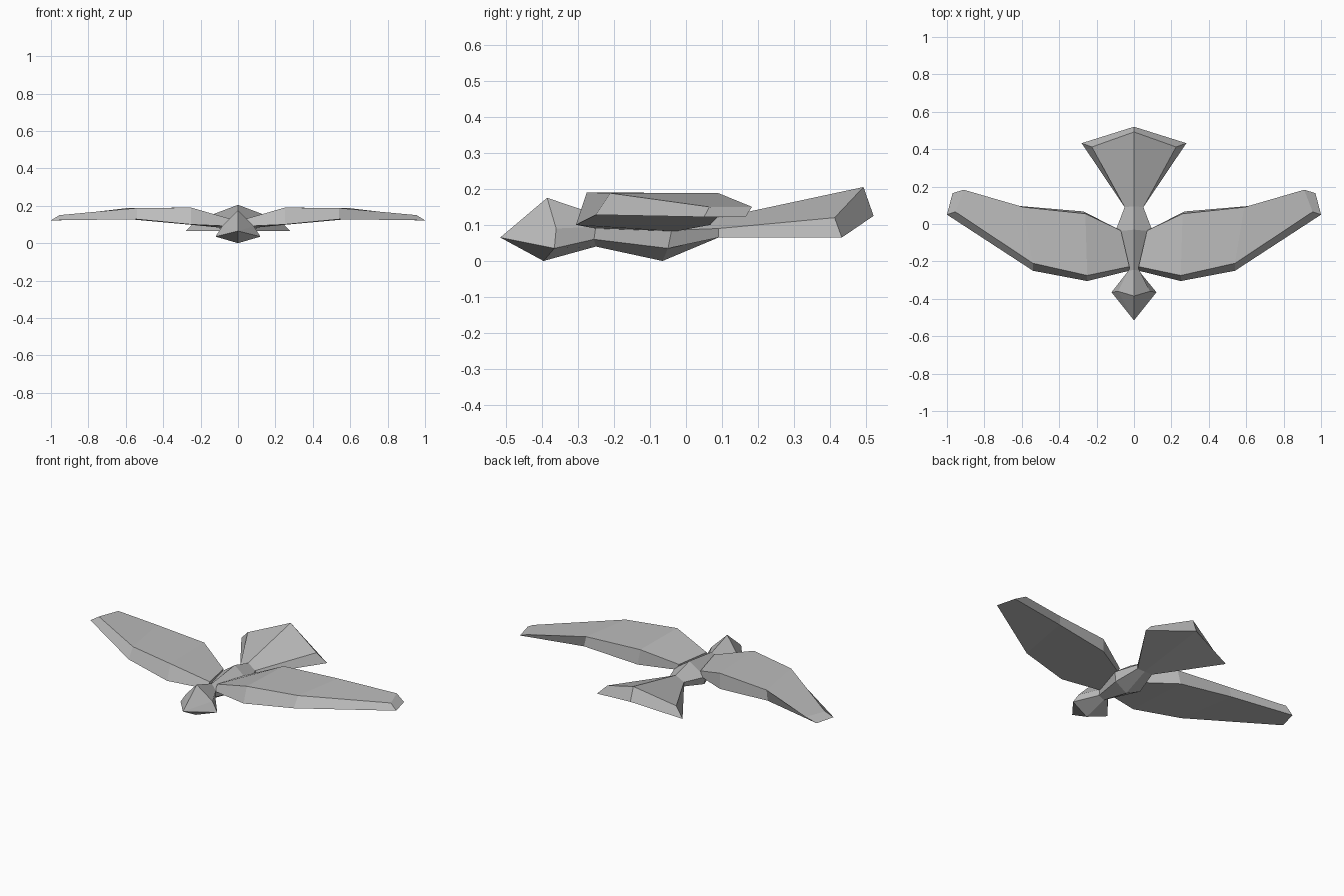
import bpy, bmesh

if "Cube" in bpy.data.objects:
    bpy.data.objects.remove(bpy.data.objects["Cube"])

grey = bpy.data.materials.new("plain grey")
grey.diffuse_color = (0.5, 0.5, 0.5, 1)
grey.use_nodes = True
grey.node_tree.nodes["Principled BSDF"].inputs["Base Color"].default_value = grey.diffuse_color


def loft(name, rings, tip=None):
    """Skin a list of equal-length closed rings, capping both ends (or closing on a tip)."""
    bm = bmesh.new()
    vr = [[bm.verts.new(p) for p in r] for r in rings]
    n = len(vr[0])
    for a, b in zip(vr, vr[1:]):
        for i in range(n):
            j = (i + 1) % n
            bm.faces.new((a[i], a[j], b[j], b[i]))
    if tip:
        t = bm.verts.new(tip)
        for i in range(n):
            bm.faces.new((vr[0][i], t, vr[0][(i + 1) % n]))
    else:
        bm.faces.new(vr[0])
    # end cap, split down the centre line on six-sided rings
    e = vr[-1]
    if n == 6:
        bm.faces.new((e[0], e[1], e[2], e[3]))
        bm.faces.new((e[3], e[4], e[5], e[0]))
    else:
        bm.faces.new(e)
    bmesh.ops.recalc_face_normals(bm, faces=bm.faces)
    me = bpy.data.meshes.new(name)
    bm.to_mesh(me)
    bm.free()
    me.materials.append(grey)
    ob = bpy.data.objects.new(name, me)
    bpy.context.collection.objects.link(ob)
    return ob


def ring(top, upper, lower, bottom):
    """Six-sided symmetric ring: top (y,z), upper side (x,y,z), lower side (x,y,z), bottom (y,z)."""
    flip = lambda p: (-p[0], p[1], p[2])
    return [(0, *top), upper, lower, (0, *bottom), flip(lower), flip(upper)]


# Head, body and fanned tail in one skin
head = ring((-.385, .175), (.085, -.36, .09), (.12, -.365, .035), (-.395, 0))
neck = ring((-.245, .128), (.03, -.25, .095), (.03, -.255, .06), (-.25, .04))
belly = ring((-.03, .155), (.10, -.04, .085), (.085, -.05, .035), (-.065, 0))
rump = ring((.095, .12), (.05, .09, .09), (.05, .09, .065), (.09, .065))
tail = ring((.492, .205), (.225, .412, .12), (.28, .432, .065), (.52, .125))
loft("body", [head, neck, belly, rump, tail], tip=(0, -.515, .065))

# Wing sections from root to tip: top front, top back, bottom back, bottom front
wing = [
    [(.025, -.228, .125), (.07, -.035, .115), (.085, -.03, .082), (.025, -.25, .09)],
    [(.25, -.275, .19), (.26, .055, .186), (.27, .067, .10), (.25, -.305, .10)],
    [(.54, -.21, .188), (.59, .09, .188), (.60, .095, .13), (.54, -.25, .128)],
    [(.955, .065, .15), (.91, .183, .15), (.97, .165, .122), (1.0, .05, .122)],
]
for side, s in (("right", 1), ("left", -1)):
    loft(side + "_wing", [[(s * x, y, z) for x, y, z in r] for r in wing])
